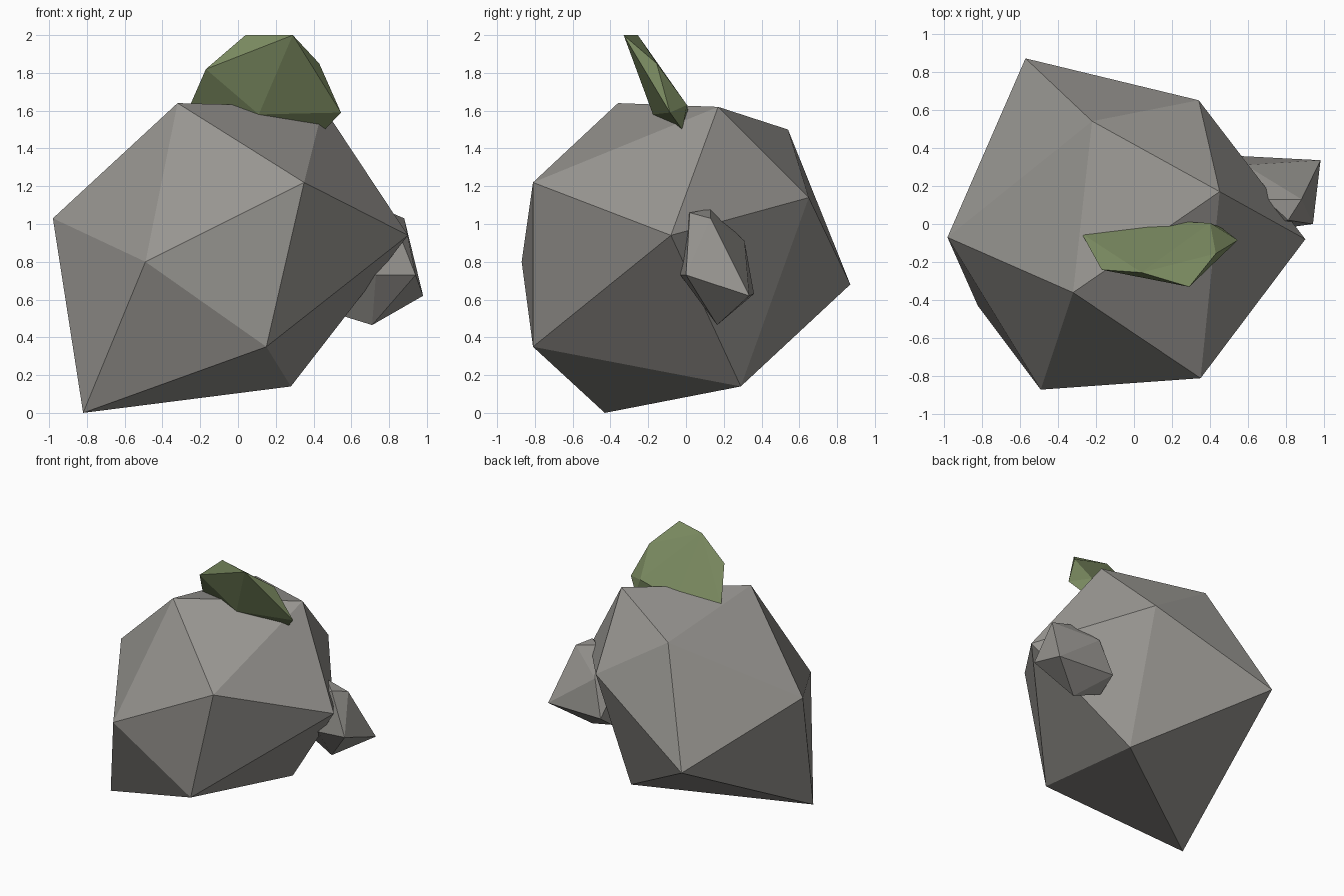
import bpy, bmesh

if "Cube" in bpy.data.objects:
    bpy.data.objects.remove(bpy.data.objects["Cube"])


def material(name, rgb):
    m = bpy.data.materials.new(name)
    m.diffuse_color = (*rgb, 1.0)
    m.use_nodes = True
    m.node_tree.nodes["Principled BSDF"].inputs["Base Color"].default_value = m.diffuse_color
    return m


stone = material("warm grey stone", (0.31, 0.30, 0.28))
moss = material("moss green", (0.20, 0.26, 0.12))


def finish(bm, name, mat):
    bmesh.ops.recalc_face_normals(bm, faces=bm.faces)
    mesh = bpy.data.meshes.new(name)
    bm.to_mesh(mesh)
    bm.free()
    mesh.materials.append(mat)
    obj = bpy.data.objects.new(name, mesh)
    bpy.context.collection.objects.link(obj)


def rough_icosahedron(name, top, upper, lower, bottom, mat):
    """Distorted icosahedron: two poles and two staggered rings of five."""
    bm = bmesh.new()
    t, b = bm.verts.new(top), bm.verts.new(bottom)
    u = [bm.verts.new(p) for p in upper]
    l = [bm.verts.new(p) for p in lower]
    for i in range(5):
        j = (i + 1) % 5
        for tri in ((t, u[i], u[j]), (u[i], l[i], u[j]),
                    (l[i], l[j], u[j]), (b, l[j], l[i])):
            bm.faces.new(tri)
    finish(bm, name, mat)


# Large boulder
rough_icosahedron(
    "boulder", (-0.32, -0.36, 1.64),
    [(-0.98, -0.07, 1.03), (-0.49, -0.87, 0.80), (0.35, -0.81, 1.22),
     (0.45, 0.17, 1.62), (-0.22, 0.54, 1.50)],
    [(-0.82, -0.43, 0.0), (0.15, -0.81, 0.35), (0.90, -0.08, 0.94),
     (0.34, 0.65, 1.14), (-0.57, 0.87, 0.68)],
    (0.28, 0.29, 0.14), stone)

# Small stone stuck in the right side, its first pole pointing outward
rough_icosahedron(
    "side_stone", (0.98, 0.335, 0.62),
    [(0.94, 0.0, 0.73), (0.88, 0.13, 1.03), (0.585, 0.31, 0.91),
     (0.50, 0.36, 0.63), (0.71, 0.165, 0.465)],
    [(0.81, 0.02, 1.06), (0.69, 0.13, 1.08), (0.45, 0.20, 0.90),
     (0.50, 0.22, 0.53), (0.73, -0.03, 0.73)],
    (0.62, -0.045, 0.87), stone)

# Thin leaning moss slab on top, its foot buried in the boulder
bm = bmesh.new()
for p in [(0.29, -0.33, 2.0), (0.04, -0.255, 2.0), (-0.17, -0.24, 1.82),
          (0.43, -0.155, 1.85), (0.545, -0.085, 1.59), (0.46, -0.02, 1.50),
          (0.11, -0.175, 1.58), (-0.275, -0.05, 1.58), (0.08, 0.02, 1.56),
          (0.40, 0.005, 1.63), (0.10, -0.06, 1.46)]:
    bm.verts.new(p)
bmesh.ops.convex_hull(bm, input=bm.verts)
finish(bm, "moss_slab", moss)
